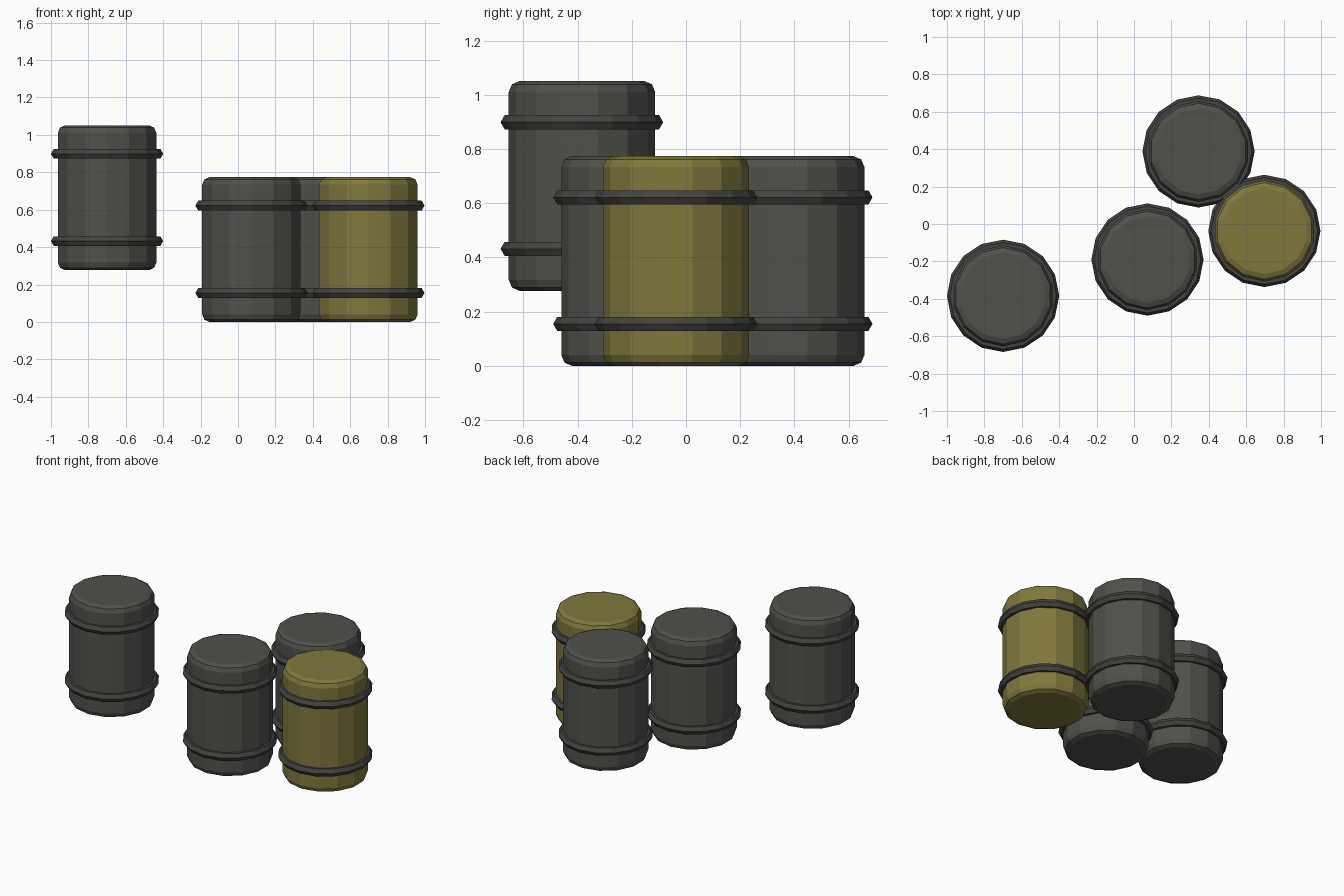
import bpy, bmesh, math

if "Cube" in bpy.data.objects:
    bpy.data.objects.remove(bpy.data.objects["Cube"])

def material(name, rgb):
    m = bpy.data.materials.new(name)
    m.diffuse_color = (*rgb, 1)
    m.use_nodes = True
    m.node_tree.nodes["Principled BSDF"].inputs["Base Color"].default_value = m.diffuse_color
    return m

GREY = material("dark_grey", (0.080, 0.080, 0.072))
OLIVE = material("olive_yellow", (0.215, 0.190, 0.046))
RING = material("ring_grey", (0.056, 0.056, 0.052))

def lathe(name, profile, sides, start, mat, loc, closed=False):
    """Spin a (radius, height) profile into flat-shaded faces."""
    bm = bmesh.new()
    rows = []
    for r, z in profile:
        rows.append([bm.verts.new((r * math.cos(start + 2 * math.pi * i / sides),
                                   r * math.sin(start + 2 * math.pi * i / sides), z))
                     for i in range(sides)])
    pairs = list(zip(rows, rows[1:]))
    if closed:
        pairs.append((rows[-1], rows[0]))
    else:
        bm.faces.new(rows[0][::-1])
        bm.faces.new(rows[-1])
    for a, b in pairs:
        for i in range(sides):
            j = (i + 1) % sides
            bm.faces.new((a[i], a[j], b[j], b[i]))
    bmesh.ops.recalc_face_normals(bm, faces=bm.faces)
    me = bpy.data.meshes.new(name)
    bm.to_mesh(me)
    bm.free()
    me.materials.append(mat)
    ob = bpy.data.objects.new(name, me)
    ob.location = loc
    bpy.context.collection.objects.link(ob)

R, H, BEV = 0.27, 0.774, 0.04
# barrel outline with rounded rims
bottom = [(R - BEV, 0), (R - 0.012, 0.012), (R, BEV)]
body = bottom + [(r, H - z) for r, z in reversed(bottom)]
# hexagonal section of the hoops
hoop = [(R + 0.03 * math.cos(k * math.pi / 3), 0.03 * math.sin(k * math.pi / 3))
        for k in range(6)]

barrels = [("raised_barrel", (-0.70, -0.384, 0.277), GREY),
           ("front_barrel", (0.072, -0.19, 0), GREY),
           ("back_barrel", (0.345, 0.388, 0), GREY),
           ("olive_barrel", (0.697, -0.037, 0), OLIVE)]

for name, (x, y, z), mat in barrels:
    lathe(name + "_body", body, 14, math.pi / 2, mat, (x, y, z))
    for label, h in (("lower", 0.155), ("upper", 0.622)):
        lathe(f"{name}_{label}_hoop", hoop, 16, 0, RING, (x, y, z + h), True)
